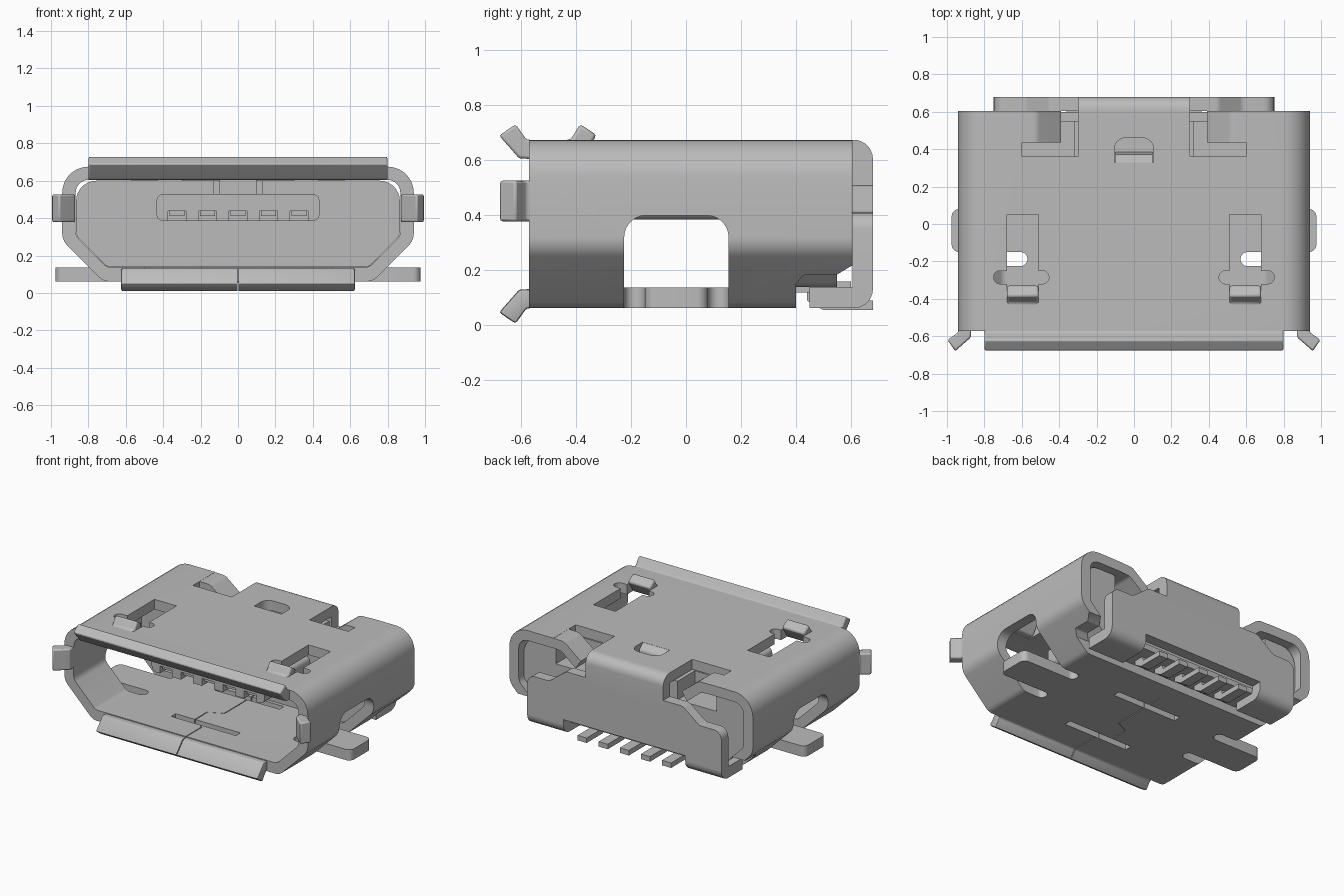
import bpy, bmesh, math
from mathutils import Vector

if "Cube" in bpy.data.objects:
    bpy.data.objects.remove(bpy.data.objects["Cube"], do_unlink=True)

steel = bpy.data.materials.new("brushed grey")
steel.use_nodes = True
GREY = (0.5, 0.5, 0.5, 1)
steel.diffuse_color = GREY
steel.node_tree.nodes["Principled BSDF"].inputs["Base Color"].default_value = GREY


def rounded(corners, n=7):
    """Round a polygon; each corner is (a, b) or (a, b, radius)."""
    out, m = [], len(corners)
    for i, c in enumerate(corners):
        p = Vector(c[:2])
        if len(c) < 3 or c[2] == 0:
            out.append(p)
            continue
        u = (Vector(corners[i - 1][:2]) - p).normalized()
        v = (Vector(corners[(i + 1) % m][:2]) - p).normalized()
        half = u.angle(v) / 2
        t, r = c[2] / math.tan(half), c[2]
        centre = p + (u + v).normalized() * r / math.sin(half)
        a, b = p + u * t - centre, p + v * t - centre
        sweep = a.angle(b)
        for k in range(n + 1):
            f = k / n
            out.append(centre + (a * math.sin((1 - f) * sweep)
                                 + b * math.sin(f * sweep)) / math.sin(sweep))
    return out


def both(half):
    """Mirror a half outline across the centre line."""
    return half + [(-c[0], *c[1:]) for c in reversed(half)]


def prism(name, axis, corners, lo, hi, flip=1, bevel=0):
    """Extrude an outline along an axis; flip=-1 builds it on the -x side."""
    place = {"x": lambda p, d: (d, p[0], p[1]),
             "y": lambda p, d: (p[0], d, p[1]),
             "z": lambda p, d: (p[0], p[1], d)}[axis]
    bm = bmesh.new()
    rings = []
    for d in (lo, hi):
        ring = []
        for p in rounded(corners):
            x, y, z = place(p, d)
            ring.append(bm.verts.new((x * flip, y, z)))
        rings.append(ring)
    n = len(rings[0])
    bm.faces.new(rings[0])
    bm.faces.new(rings[1])
    for i in range(n):
        j = (i + 1) % n
        bm.faces.new((rings[0][i], rings[0][j], rings[1][j], rings[1][i]))
    bmesh.ops.recalc_face_normals(bm, faces=bm.faces)
    mesh = bpy.data.meshes.new(name)
    bm.to_mesh(mesh)
    bm.free()
    ob = bpy.data.objects.new(name, mesh)
    mesh.materials.append(steel)
    bpy.context.collection.objects.link(ob)
    if bevel:
        mod = ob.modifiers.new("Bevel", "BEVEL")
        mod.width, mod.segments, mod.limit_method = bevel, 2, "ANGLE"
        mod.angle_limit = math.radians(50)
    return ob


def box(name, x, y, z, flip=1, bevel=0):
    return prism(name, "z", [(x[0], y[0]), (x[1], y[0]), (x[1], y[1]), (x[0], y[1])],
                 z[0], z[1], flip, bevel)


def carve(ob, cutters):
    """Subtract each cutter, bake the result and discard the cutters."""
    for c in cutters:
        c.hide_render = True
        mod = ob.modifiers.new("Cut", "BOOLEAN")
        mod.operation, mod.solver, mod.object = "DIFFERENCE", "EXACT", c
    dg = bpy.context.evaluated_depsgraph_get()
    mesh = bpy.data.meshes.new_from_object(ob.evaluated_get(dg))
    ob.modifiers.clear()
    ob.data = mesh
    for c in cutters:
        bpy.data.objects.remove(c, do_unlink=True)


def capsule(x, y, z, flip=1):
    r = (y[1] - y[0]) / 2 - 0.001
    return prism("cutter", "z", [(x[0], y[0], r), (x[1], y[0], r), (x[1], y[1], r),
                                 (x[0], y[1], r)], z[0], z[1], flip)


def seam(z0, z1):
    path = [(0, -0.8), (0, -0.4), (-0.1, -0.33), (-0.1, -0.2), (0, -0.15), (0, 0.25)]
    pts = [(x - .003, y) for x, y in path] + [(x + .003, y) for x, y in reversed(path)]
    return prism("cutter", "z", pts, z0, z1)


SIDES = ((1, "left"), (-1, "right"))

# Folded metal shell
shell = prism("shell", "y", both([(.72, .062, .07), (.94, .28, .1), (.94, .675, .14)]),
              -.572, .605)
inner = [(.70, .137, .05), (.868, .305, .06), (.868, .605, .07)]
cuts = [prism("cutter", "y", both(inner), -1, 1),
        box("cutter", (-1.2, 1.2), (.40, .8), (0, .135)),
        prism("cutter", "x", [(.40, .1), (.8, .1), (.8, .23), (.6, .215), (.55, .185),
                              (.43, .185, .02), (.40, .15)], -1.2, 1.2),
        prism("cutter", "z", [(-.105, .33), (.105, .33), (.105, .46, .06),
                              (-.105, .46, .06)], .5, .8),
        seam(0, .3)]
for y in (-.38, .1):
    cuts.append(box("cutter", (-.25, .25), (y, y + .05), (0, .3)))
for f, _ in SIDES:
    cuts += [prism("cutter", "x", [(-.225, 0), (.155, 0), (.155, .4, .08),
                                   (-.225, .4, .08)], .67, 1.2, f),
             capsule((.57, .9), (-.225, -.15), (0, .3), f),
             capsule((.57, .9), (.08, .155), (0, .3), f),
             box("cutter", (.51, .68), (-.42, .05), (.5, .8), f),
             capsule((.455, .75), (-.32, -.25), (.55, .8), f),
             box("cutter", (.30, .60), (.36, .8), (.55, .8), f)]
carve(shell, cuts)

# Flared lips around the mouth, sharing one bent outline
lip = [(-.56, .605), (-.607, .607, .02), (-.68, .69), (-.62, .731), (-.58, .675, .02),
       (-.56, .675)]
prism("top_lip", "x", lip, -.8, .8, bevel=.015)
bottom_lip = prism("bottom_lip", "x", [(c[0], .737 - c[1], *c[2:]) for c in lip],
                   -.625, .625, bevel=.015)
carve(bottom_lip, [seam(-.1, .3)])
for f, side in SIDES:
    prism(side + "_lip", "z", [(c[1] + .266, c[0], *c[2:]) for c in lip],
          .378, .527, f, bevel=.02)
    # Mounting tab standing out at the bottom
    prism(side + "_mounting_tab", "z", [(.6, -.15), (.975, -.15, .04), (.975, .08, .04),
                                        (.6, .08)], .062, .137, f)
    # Raised latch at the front of each top opening
    prism(side + "_latch", "x", [(-.45, .606), (-.45, .674), (-.42, .675), (-.385, .732),
                                 (-.325, .692), (-.38, .606, .02)], .51, .68, f, bevel=.012)
    # Curled flap at the rear of the roof
    prism(side + "_rear_flap", "y", [(.61, .606), (.61, .674), (.52, .672, .06),
                                     (.39, .57), (.43, .51), (.54, .60, .05)],
          .435, .604, f)

# Insulating housing filling the rear of the shell
housing = prism("housing", "y", both([(.70, .139, .05), (.866, .305, .06),
                                      (.866, .60, .11)]), .17, .55)
cuts = [box("cutter", (-.13, .13), (.1, .48), (.53, .8))]
for f, _ in SIDES:
    cuts.append(box("cutter", (.32, .62), (.36, .7), (.47, .8), f))
carve(housing, cuts)
box("housing_foot", (-.5, .5), (.40, .60), (.12, .16))

# Spring tab bent down from the roof into the housing
prism("roof_spring", "x", [(.30, .607), (.30, .673), (.33, .675, .01), (.37, .64, .02),
                           (.385, .53), (.32, .53), (.32, .607)], -.1, .1)

# Contact tongue with grooves, and its contacts
PINS = [i * .163 for i in range(-2, 3)]
tongue = prism("tongue", "y", both([(.435, .385, .035), (.435, .528, .035)]), -.33, .2)
carve(tongue, [box("cutter", (x - .047, x + .047), (-.5, .1), (.3, .437)) for x in PINS])
for i, x in enumerate(PINS):
    box(f"contact_{i + 1}", (x - .04, x + .04), (-.31, .2), (.412, .439))
    prism(f"solder_pin_{i + 1}", "x", [(.44, .16), (.44, .09), (.50, .055), (.68, .055),
                                       (.68, .09), (.52, .09), (.50, .16)],
          x - .035, x + .035)

# Rear cover: folded centre strip, wings and feet
prism("rear_cover_strip", "x", [(.55, .605), (.55, .675), (.68, .675, .07), (.68, .45),
                                (.605, .45), (.605, .605)], -.30, .30)
prism("rear_cover_wings", "y", both([(.47, .17), (.47, .135), (.75, .135), (.75, .41, .06),
                                     (.58, .41, .05), (.45, .51, .05), (.30, .51)]),
      .605, .68)
for f, side in SIDES:
    prism(side + "_rear_foot", "x", [(.45, .062), (.68, .062, .07), (.68, .14), (.45, .14)],
          .47, .75, f)

# Smooth the bends while keeping cut edges crisp
for ob in bpy.data.objects:
    ob.select_set(ob.type == "MESH")
bpy.context.view_layer.objects.active = shell
bpy.ops.object.shade_smooth_by_angle(angle=math.radians(30))
